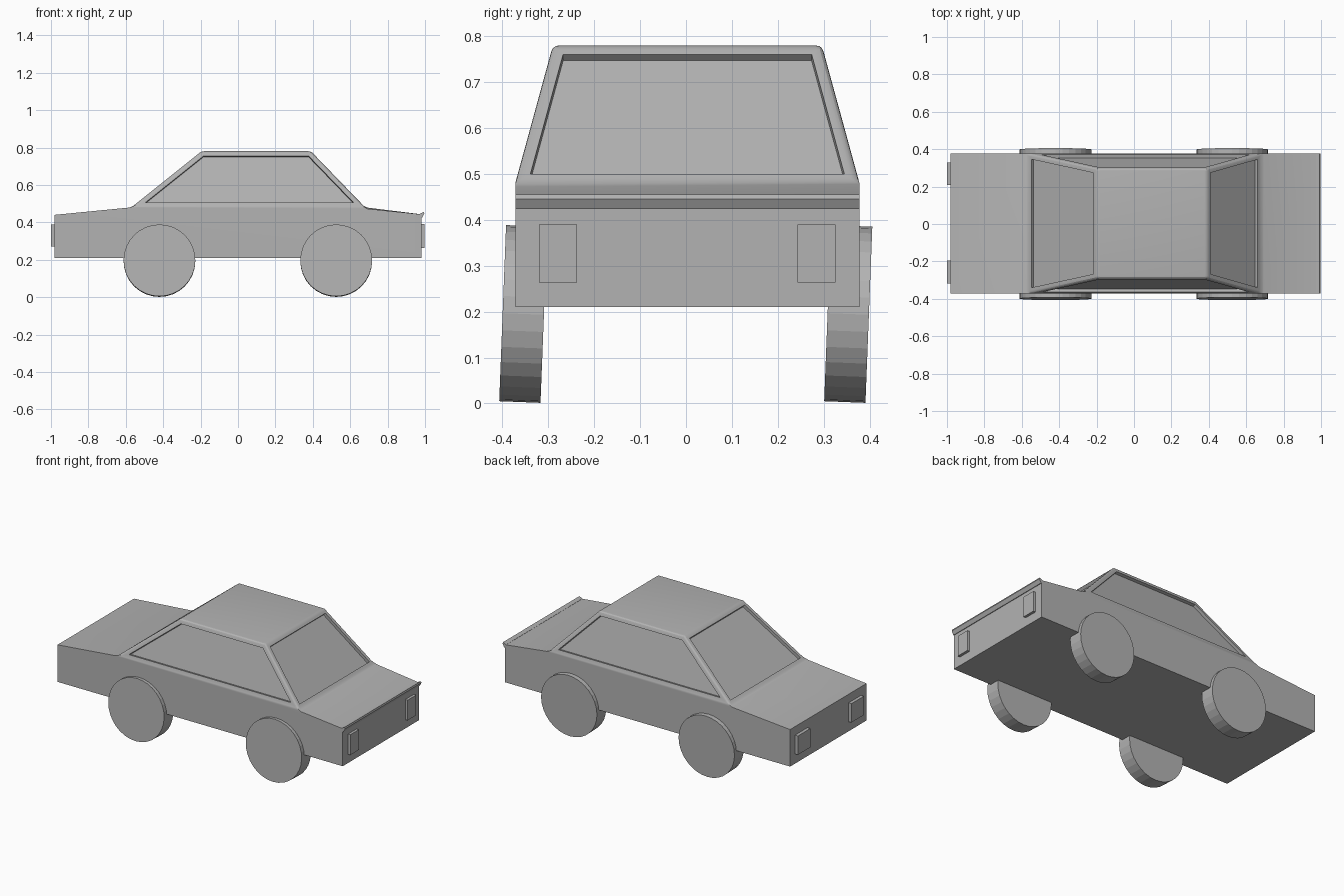
import bpy, bmesh, math
from mathutils import Vector

if "Cube" in bpy.data.objects:
    bpy.data.objects.remove(bpy.data.objects["Cube"])

grey = bpy.data.materials.new("plain grey")
grey.diffuse_color = (0.45, 0.45, 0.45, 1)
grey.use_nodes = True
grey.node_tree.nodes["Principled BSDF"].inputs["Base Color"].default_value = grey.diffuse_color
CENTRE_Y = 0.003


def finish(bm, name):
    bmesh.ops.recalc_face_normals(bm, faces=bm.faces)
    mesh = bpy.data.meshes.new(name)
    bm.to_mesh(mesh)
    bm.free()
    mesh.materials.append(grey)
    obj = bpy.data.objects.new(name, mesh)
    bpy.context.collection.objects.link(obj)
    return obj


def car_body():
    # Side profile: x, z, half width
    profile = [(-.98, .21, .375), (-.98, .44, .375), (-.57, .48, .375),
               (-.195, .78, .293), (.39, .78, .293), (.68, .48, .375),
               (.98, .443, .375), (.98, .21, .375)]
    bm = bmesh.new()
    right, left = [[bm.verts.new((x, CENTRE_Y + s * w, z)) for x, z, w in profile]
                   for s in (-1, 1)]
    strips = []
    for i in range(8):
        j = (i + 1) % 8
        strips.append(bm.faces.new((right[i], right[j], left[j], left[i])))
    cabin = [strips[2], strips[4]]
    for side in (right, left):
        bm.faces.new([side[i] for i in (0, 1, 2, 5, 6, 7)])
        cabin.append(bm.faces.new(side[2:6]))
    bmesh.ops.recalc_face_normals(bm, faces=bm.faces)
    # Rounded roof, pillar and belt edges
    rounded = [e for e in bm.edges if min(v.co.z for v in e.verts) > .47]
    # Recessed windows
    bmesh.ops.inset_individual(bm, faces=cabin, thickness=.027, use_even_offset=True)
    bmesh.ops.inset_individual(bm, faces=cabin, thickness=.0005, depth=-.018,
                               use_even_offset=True)
    bmesh.ops.bevel(bm, geom=rounded, offset=.014, segments=3, profile=.6,
                    affect='EDGES', clamp_overlap=True)
    return finish(bm, "car_body")


def box(name, lo, hi, bevel=0):
    bm = bmesh.new()
    bmesh.ops.create_cube(bm, size=1)
    lo, hi = Vector(lo), Vector(hi)
    for v in bm.verts:
        v.co = (lo + hi) / 2 + v.co * (hi - lo)
    return finish(bm, name)


def wheel(name, x, y):
    bpy.ops.mesh.primitive_cylinder_add(vertices=32, radius=.192, depth=.09,
                                        location=(x, y, .195),
                                        rotation=(math.pi / 2 - .039, 0, 0))
    obj = bpy.context.object
    obj.name = name
    obj.data.materials.append(grey)


def trunk_lip():
    # Slanted strip along the upper edge of the +x end
    section = [(.975, .424), (.984, .424), (.996, .446), (.993, .455), (.972, .445)]
    bm = bmesh.new()
    a, b = [[bm.verts.new((x, CENTRE_Y + s * .375, z)) for x, z in section]
            for s in (-1, 1)]
    bm.faces.new(a)
    bm.faces.new(b)
    for i in range(5):
        j = (i + 1) % 5
        bm.faces.new((a[i], a[j], b[j], b[i]))
    return finish(bm, "trunk_lip")


body = car_body()
bpy.context.view_layer.objects.active = body
body.select_set(True)
bpy.ops.object.shade_smooth_by_angle(angle=math.radians(25))
trunk_lip()

# Wheels lean slightly, all the same way
for end, x in (("front", -.42), ("rear", .525)):
    for side, y in (("right", -.3545), ("left", .3535)):
        wheel(f"{end}_{side}_wheel", x, y)

# Lamps at both ends
for side, y0, y1 in (("right", -.318, -.195), ("left", .208, .33)):
    box(f"headlamp_{side}", (-1, y0, .27), (-.97, y1, .387))
for side, y0, y1 in (("right", -.32, -.237), ("left", .243, .326)):
    box(f"tail_lamp_{side}", (.97, y0, .264), (.996, y1, .39))
